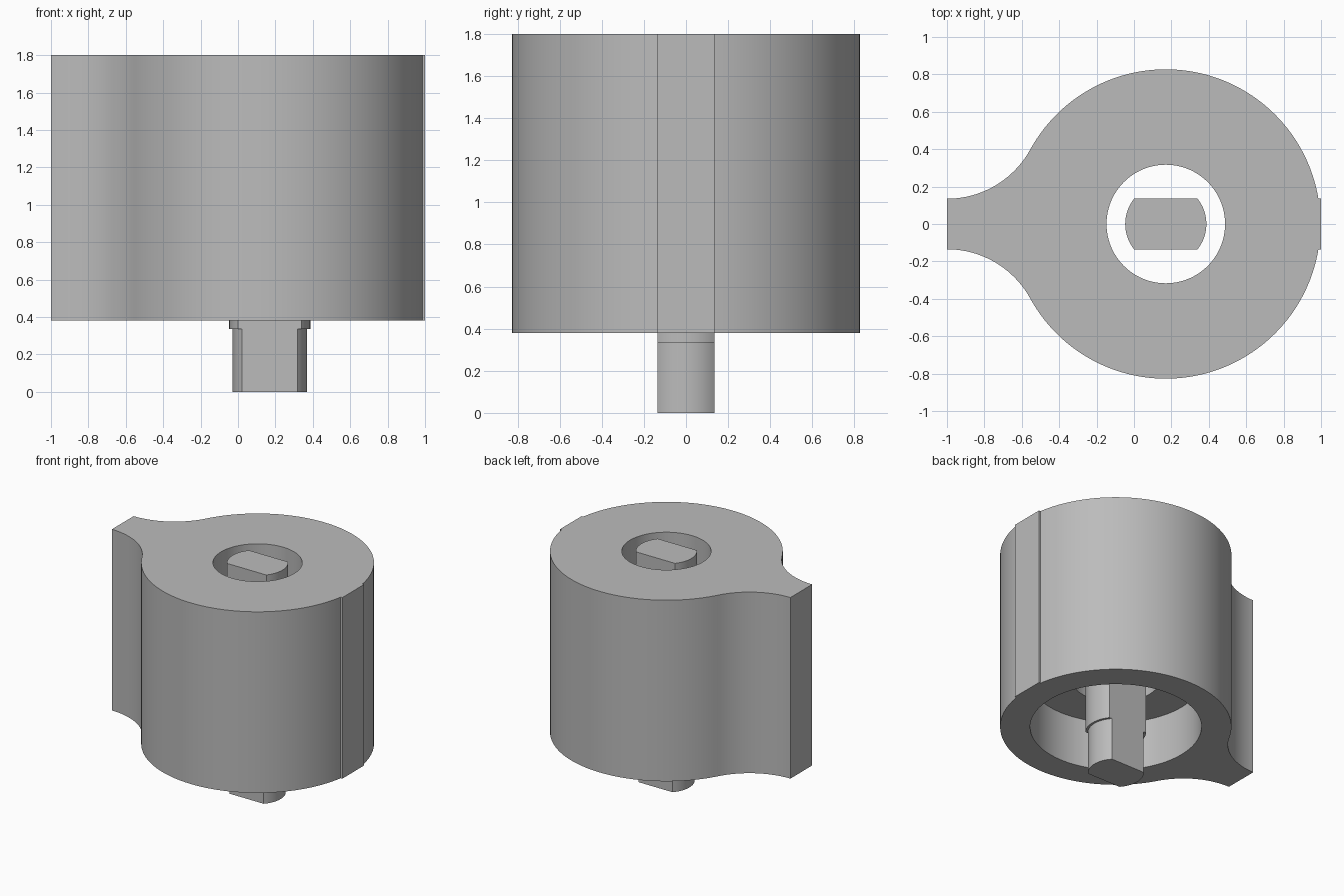
import bpy
import bmesh
from math import pi, sin, cos, asin, atan2, sqrt

if "Cube" in bpy.data.objects:
    bpy.data.objects.remove(bpy.data.objects["Cube"], do_unlink=True)

CX = 0.17            # shared axis of body and shaft
BODY_R = 0.827
HALF = 0.135         # half width of tip, rib and shaft flats
BOTTOM, TOP = 0.38, 1.8

grey = bpy.data.materials.new("grey metal")
grey.use_nodes = True
colour = (0.5, 0.5, 0.5, 1)
grey.diffuse_color = colour
grey.node_tree.nodes["Principled BSDF"].inputs["Base Color"].default_value = colour


def arc(cx, cy, r, a0, a1, n):
    return [(cx + r * cos(a0 + (a1 - a0) * i / n),
             cy + r * sin(a0 + (a1 - a0) * i / n)) for i in range(n + 1)]


def prism(bm, outline, z0, z1):
    """Extrude a closed outline from z0 to z1."""
    low = [bm.verts.new((x, y, z0)) for x, y in outline]
    high = [bm.verts.new((x, y, z1)) for x, y in outline]
    bm.faces.new(low[::-1])
    bm.faces.new(high)
    for i in range(len(low)):
        j = (i + 1) % len(low)
        bm.faces.new((low[i], low[j], high[j], high[i]))


def finish(name, bm):
    bmesh.ops.recalc_face_normals(bm, faces=bm.faces[:])
    mesh = bpy.data.meshes.new(name)
    bm.to_mesh(mesh)
    bm.free()
    obj = bpy.data.objects.new(name, mesh)
    bpy.context.collection.objects.link(obj)
    mesh.materials.append(grey)
    return obj


def select_only(obj):
    bpy.ops.object.select_all(action="DESELECT")
    obj.select_set(True)
    bpy.context.view_layer.objects.active = obj


# Body outline, upper half: rib, round wall, then a tangent concave arc to the tip
reach = CX + 1
fillet_r = (reach**2 + HALF**2 - BODY_R**2) / (2 * (BODY_R - HALF))
fillet_y = HALF + fillet_r
tangent = atan2(fillet_y, -reach)
half = [(1, HALF)]
half += arc(CX, 0, BODY_R, asin(HALF / BODY_R), tangent, 64)
half += arc(-1, fillet_y, fillet_r, tangent - pi, -pi / 2, 20)[1:]
outline = half + [(x, -y) for x, y in reversed(half)]
bm = bmesh.new()
prism(bm, outline, BOTTOM, TOP)
body = finish("body", bm)

# Stepped bore: wide pocket below, narrow hole through the top
steps = [(0.613, BOTTOM - 0.1), (0.613, 0.77), (0.317, 0.77), (0.317, TOP + 0.1)]
bm = bmesh.new()
rings = [[bm.verts.new((x, y, z)) for x, y in arc(CX, 0, r, 0, 2 * pi, 96)[:-1]]
         for r, z in steps]
bm.faces.new(rings[0][::-1])
bm.faces.new(rings[-1])
for a, b in zip(rings, rings[1:]):
    for i in range(len(a)):
        j = (i + 1) % len(a)
        bm.faces.new((a[i], a[j], b[j], b[i]))
cutter = finish("bore_cutter", bm)
cutter.hide_render = True
cut = body.modifiers.new("bore", "BOOLEAN")
cut.operation = "DIFFERENCE"
cut.solver = "EXACT"
cut.object = cutter
select_only(body)
bpy.ops.object.modifier_apply(modifier=cut.name)
bpy.data.objects.remove(cutter, do_unlink=True)


# Shaft: two rounded bars with shared flats, the lower one slimmer
def flat_shaft(name, r, z0, z1):
    a = asin(HALF / r)
    bm = bmesh.new()
    prism(bm, arc(CX, 0, r, -a, a, 16) + arc(CX, 0, r, pi - a, pi + a, 16), z0, z1)
    return finish(name, bm)


shaft = flat_shaft("shaft", 0.217, 0.335, TOP)
shaft_end = flat_shaft("shaft_end", 0.2, 0, 0.335)

for part in (body, shaft, shaft_end):
    select_only(part)
    bpy.ops.object.shade_smooth_by_angle(angle=pi / 6)
